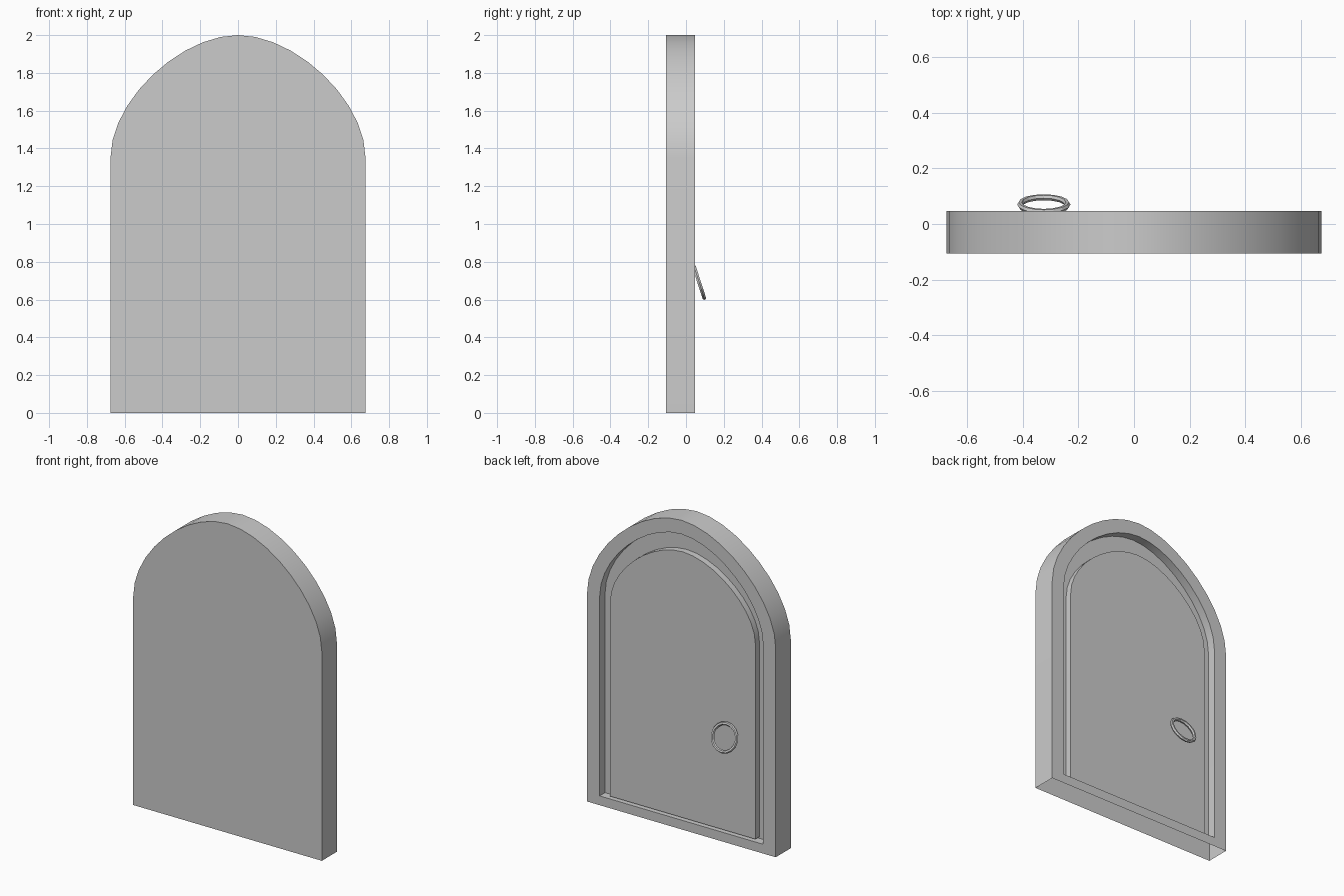
import bpy, bmesh, math

if "Cube" in bpy.data.objects:
    bpy.data.objects.remove(bpy.data.objects["Cube"])

def arch(half, bottom, spring, top, y, n=10):
    """Arched outline: right foot, over the crown, to left foot."""
    h = (top - spring) * 0.47
    k = half * 0.45
    right = [(half, y, bottom)]
    for i in range(n + 1):
        t = i / n
        a, b, c, d = (1-t)**3, 3*t*(1-t)**2, 3*t*t*(1-t), t**3
        right.append((half*(a + b) + k*c, y,
                      spring*a + (spring + h)*b + top*(c + d)))
    return right + [(-x, yy, z) for x, yy, z in reversed(right[:-1])]

def build(name, outlines, cap_first=False, cap_last=False, open_bottom=()):
    """Join successive outlines with walls; optionally cap the ends."""
    bm = bmesh.new()
    loops = [[bm.verts.new(p) for p in o] for o in outlines]
    for s, (A, B) in enumerate(zip(loops, loops[1:])):
        n = len(A)
        for i in range(n):
            if s in open_bottom and i == n - 1:
                continue
            j = (i + 1) % n
            bm.faces.new((A[i], A[j], B[j], B[i]))
    if cap_first:
        bm.faces.new(loops[0][::-1])
    if cap_last:
        bm.faces.new(loops[-1])
    bm.normal_update()
    # outlines run front to back, so the back-facing cap must look to +y
    ref = [f for f in bm.faces if len(f.verts) > 4][-1]
    want = 1 if cap_last else -1
    if ref.normal.y * want < 0:
        bmesh.ops.reverse_faces(bm, faces=bm.faces[:])
    me = bpy.data.meshes.new(name)
    bm.to_mesh(me)
    bm.free()
    ob = bpy.data.objects.new(name, me)
    bpy.context.collection.objects.link(ob)
    smooth(ob)
    return ob

def smooth(ob):
    bpy.ops.object.select_all(action='DESELECT')
    ob.select_set(True)
    bpy.context.view_layer.objects.active = ob
    bpy.ops.object.shade_smooth_by_angle(angle=math.radians(35))

FRONT, BACK, FLOOR, FACE = -0.107, 0.047, -0.008, 0.033

# frame: flat front, outer wall (open underneath), rim, recess wall and floor
build("door_frame", [
    arch(0.675, 0.0, 1.35, 2.0, FRONT),
    arch(0.675, 0.0, 1.35, 2.0, BACK),
    arch(0.585, 0.06, 1.35, 1.91, BACK),
    arch(0.585, 0.06, 1.35, 1.91, FLOOR),
], cap_first=True, cap_last=True, open_bottom=(0,))

# raised door panel inside the recess
build("door_panel", [
    arch(0.52, 0.07, 1.33, 1.79, FLOOR),
    arch(0.52, 0.07, 1.33, 1.79, FACE),
], cap_last=True)

# ring pull, hanging tilted away from the door
bpy.ops.mesh.primitive_torus_add(
    major_segments=16, minor_segments=6, major_radius=0.085, minor_radius=0.011,
    location=(-0.325, 0.070, 0.69), rotation=(math.radians(90 + 18), 0, 0))
ring = bpy.context.object
ring.name = "ring_handle"
